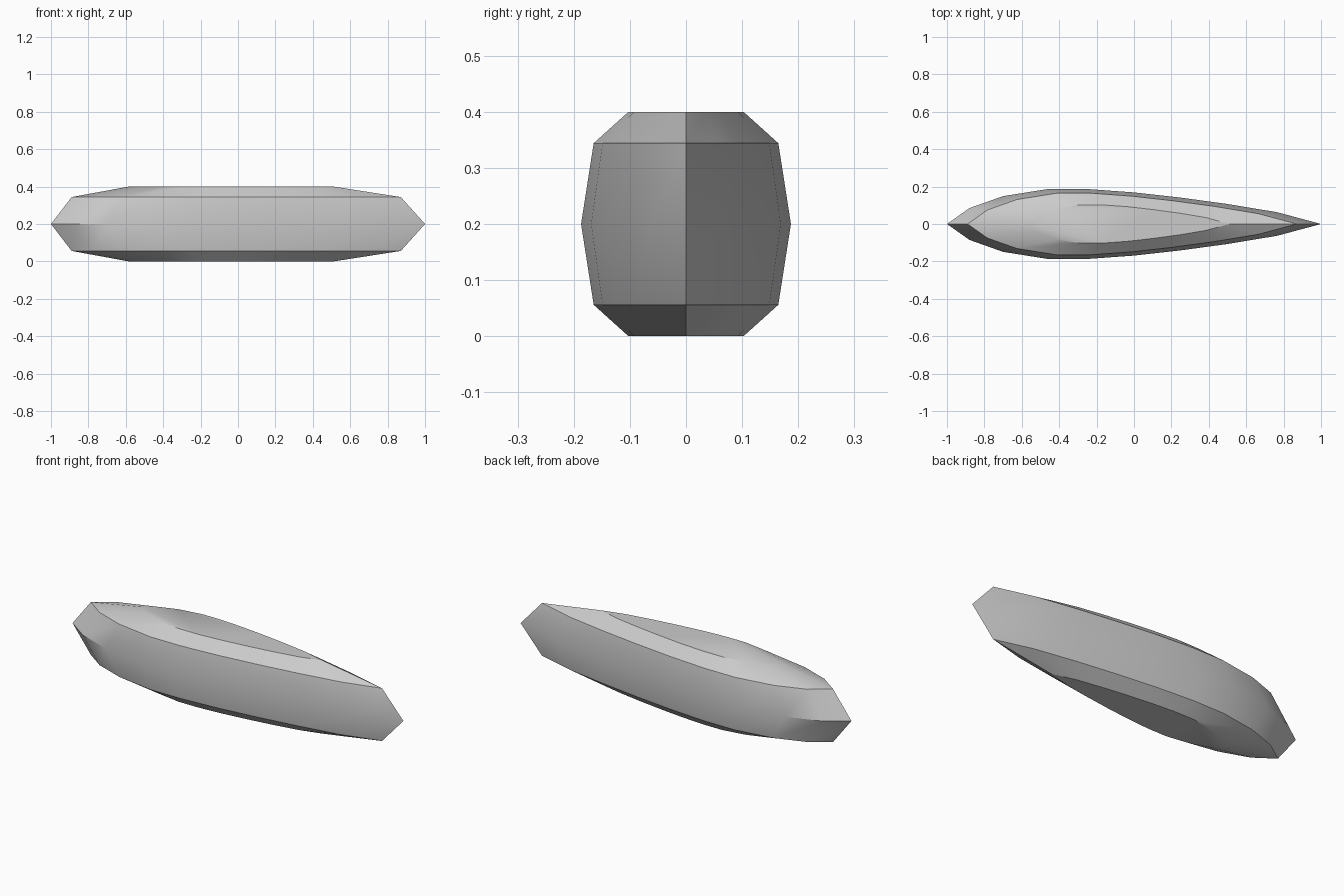
import bpy
import math

cube = bpy.data.objects.get("Cube")
if cube:
    bpy.data.objects.remove(cube, do_unlink=True)

grey = bpy.data.materials.new("plain_grey")
grey.use_nodes = True
colour = (0.6, 0.6, 0.6, 1)
grey.diffuse_color = colour
grey.node_tree.nodes["Principled BSDF"].inputs["Base Color"].default_value = colour

# Half outline of the teardrop, nose to tail, mirrored to the other side
half = [(-1, 0), (-0.88, 0.085), (-0.7, 0.149), (-0.46, 0.187), (-0.25, 0.187),
        (0, 0.169), (0.25, 0.141), (0.5, 0.107), (0.765, 0.063), (1, 0)]
outline = half + [(x, -y) for x, y in reversed(half[1:-1])]

# Stacked sections: height and scale about the thickest region
sections = [(0, 0.548), (0.056, 0.88), (0.2, 1), (0.344, 0.88), (0.4, 0.548)]
centre = -0.08
n = len(outline)
verts = [(centre + s * (x - centre), s * y, z) for z, s in sections for x, y in outline]

# Side walls, then flat end caps
faces = []
for r in range(len(sections) - 1):
    for i in range(n):
        j = (i + 1) % n
        a, b = r * n, (r + 1) * n
        faces.append((a + j, a + i, b + i, b + j))
top = (len(sections) - 1) * n
faces.append(tuple(range(n)))
faces.append(tuple(top + i for i in reversed(range(n))))

mesh = bpy.data.meshes.new("teardrop_body")
mesh.from_pydata(verts, [], faces)
mesh.materials.append(grey)
body = bpy.data.objects.new("teardrop_body", mesh)
bpy.context.collection.objects.link(body)

# Smooth shading with crisp rims
bpy.ops.object.select_all(action='DESELECT')
body.select_set(True)
bpy.context.view_layer.objects.active = body
bpy.ops.object.shade_smooth_by_angle(angle=math.radians(30))
